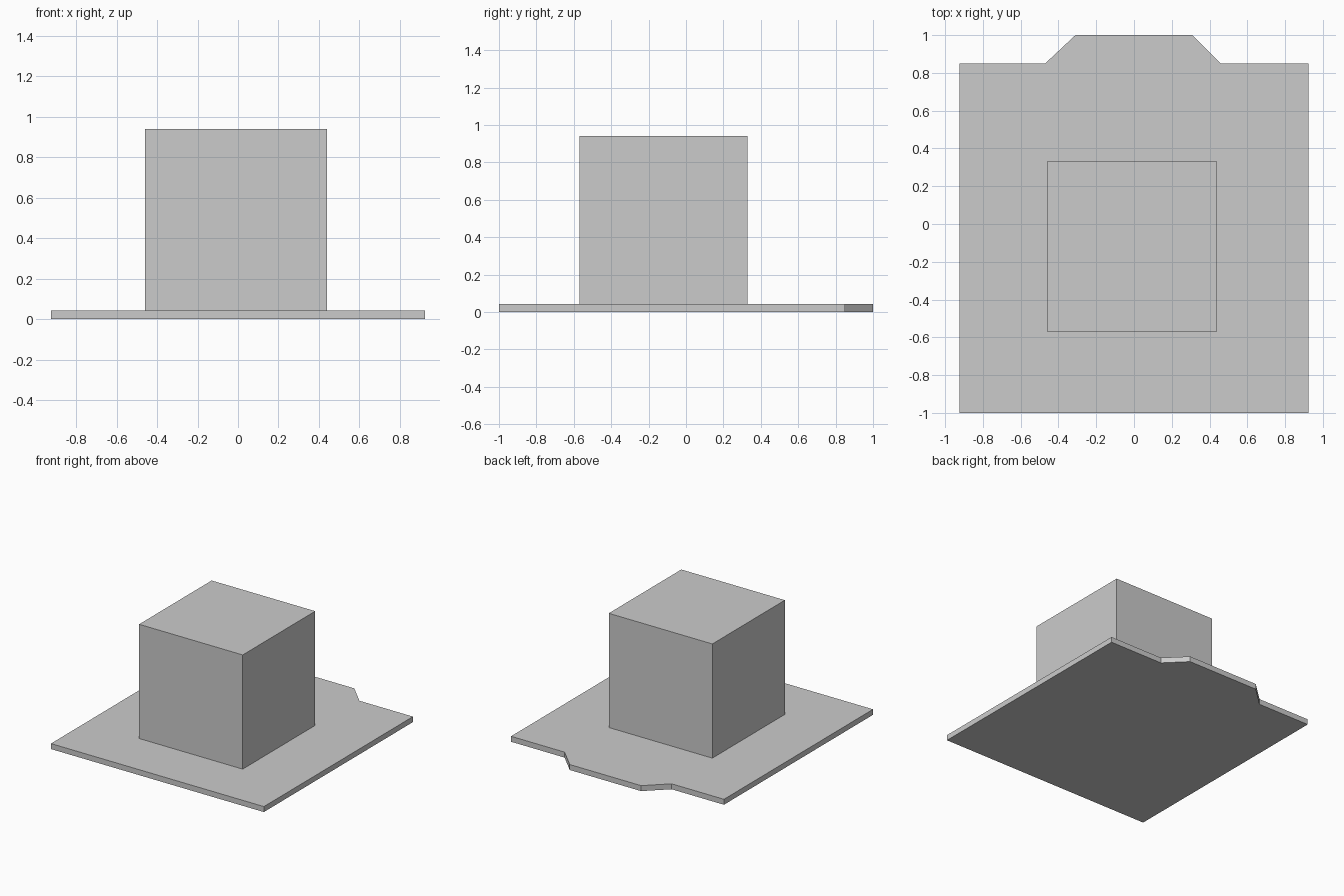
import bpy
import bmesh

default = bpy.data.objects.get("Cube")
if default:
    bpy.data.objects.remove(default, do_unlink=True)

grey = bpy.data.materials.new("plain grey")
grey.use_nodes = True
colour = (0.6, 0.6, 0.6, 1)
grey.diffuse_color = colour
grey.node_tree.nodes["Principled BSDF"].inputs["Base Color"].default_value = colour


def extrude_outline(name, outline, bottom, top):
    """Raise a flat outline into a solid prism."""
    bm = bmesh.new()
    base = bm.faces.new([bm.verts.new((x, y, bottom)) for x, y in outline])
    raised = bmesh.ops.extrude_face_region(bm, geom=[base], use_keep_orig=True)
    verts = [v for v in raised["geom"] if isinstance(v, bmesh.types.BMVert)]
    bmesh.ops.translate(bm, verts=verts, vec=(0, 0, top - bottom))
    bmesh.ops.recalc_face_normals(bm, faces=bm.faces)
    mesh = bpy.data.meshes.new(name)
    bm.to_mesh(mesh)
    bm.free()
    mesh.materials.append(grey)
    obj = bpy.data.objects.new(name, mesh)
    bpy.context.collection.objects.link(obj)
    return obj


plate_top = 0.043

# Base plate with a tapered tab along the back edge
extrude_outline("base_plate", [
    (-0.925, -1), (0.925, -1), (0.925, 0.85), (0.46, 0.85),
    (0.31, 1), (-0.31, 1), (-0.47, 0.85), (-0.925, 0.85),
], 0, plate_top)

# Block standing on the plate
left, right, front, back = 0.44, -0.46, -0.57, 0.33
extrude_outline("block", [
    (right, front), (left, front), (left, back), (right, back),
], plate_top, 0.94)
